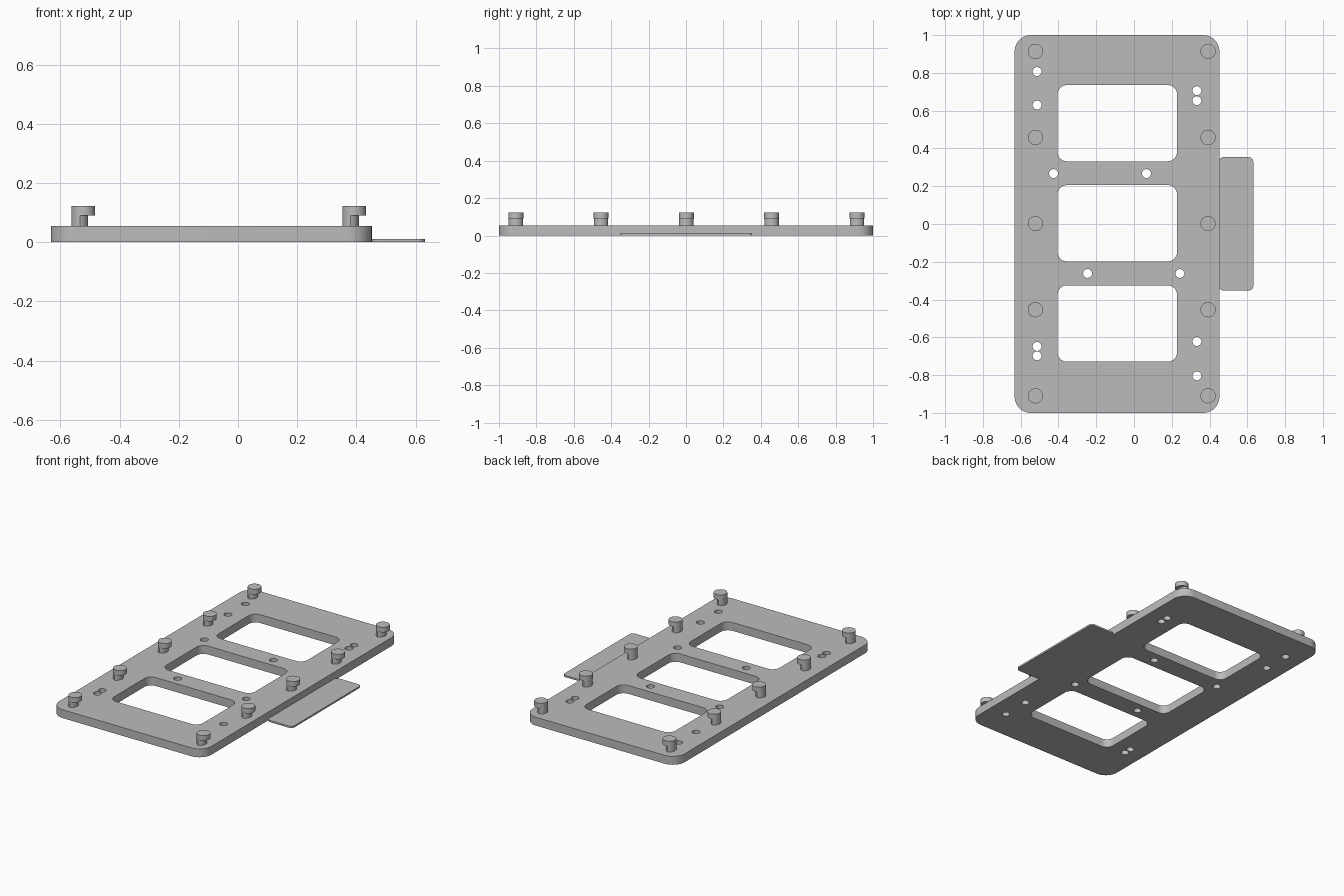
import bpy, bmesh
from math import pi, sin, cos, acos, radians

cube = bpy.data.objects.get("Cube")
if cube:
    bpy.data.objects.remove(cube, do_unlink=True)

grey = bpy.data.materials.new("plain_grey")
grey.use_nodes = True
grey.diffuse_color = (0.5, 0.5, 0.5, 1)
grey.node_tree.nodes["Principled BSDF"].inputs["Base Color"].default_value = (0.5, 0.5, 0.5, 1)


def arc(x, y, r, start, end, steps):
    angles = [start + (end - start) * i / steps for i in range(steps + 1)]
    return [(x + r * cos(a), y + r * sin(a)) for a in angles]


def circle(x, y, r, steps=40):
    return arc(x, y, r, 0, 2 * pi, steps)[:-1]


def rounded_rect(x0, x1, y0, y1, r):
    centres = [(x1 - r, y1 - r), (x0 + r, y1 - r), (x0 + r, y0 + r), (x1 - r, y0 + r)]
    points = []
    for i, (x, y) in enumerate(centres):
        points += arc(x, y, r, i * pi / 2, (i + 1) * pi / 2, 10)
    return points


def prism(name, loops, z0, z1):
    """Extrude outlines between two heights; inner loops become holes."""
    curve = bpy.data.curves.new(name + "_outline", 'CURVE')
    curve.dimensions = '2D'
    curve.fill_mode = 'BOTH'
    curve.extrude = (z1 - z0) / 2
    for loop in loops:
        spline = curve.splines.new('POLY')
        spline.points.add(len(loop) - 1)
        for point, (x, y) in zip(spline.points, loop):
            point.co = (x, y, 0, 1)
        spline.use_cyclic_u = True
    outline = bpy.data.objects.new(name + "_outline", curve)
    bpy.context.collection.objects.link(outline)
    graph = bpy.context.evaluated_depsgraph_get()
    mesh = bpy.data.meshes.new_from_object(outline.evaluated_get(graph))
    bpy.data.objects.remove(outline, do_unlink=True)

    bm = bmesh.new()
    bm.from_mesh(mesh)
    bmesh.ops.remove_doubles(bm, verts=bm.verts, dist=0.00001)
    bmesh.ops.recalc_face_normals(bm, faces=bm.faces)
    bmesh.ops.translate(bm, verts=bm.verts, vec=(0, 0, (z0 + z1) / 2))
    bm.to_mesh(mesh)
    bm.free()
    mesh.name = name
    mesh.materials.clear()
    mesh.materials.append(grey)
    obj = bpy.data.objects.new(name, mesh)
    bpy.context.collection.objects.link(obj)
    bpy.ops.object.select_all(action='DESELECT')
    obj.select_set(True)
    bpy.context.view_layer.objects.active = obj
    bpy.ops.object.shade_smooth_by_angle(angle=radians(30))
    return obj


# Base plate with three windows and its screw holes
PLATE_TOP = 0.054
outlines = [rounded_rect(-0.632, 0.452, -1, 1, 0.085)]
for y in (0.534, 0.004, -0.527):
    outlines.append(rounded_rect(-0.405, 0.228, y - 0.202, y + 0.202, 0.05))
hole_rows = {
    -0.513: (0.807, 0.63, -0.648, -0.698),
    0.333: (0.706, 0.653, -0.622, -0.804),
    -0.426: (0.267,), 0.066: (0.267,),
    -0.246: (-0.262,), 0.243: (-0.262,),
}
for x, ys in hole_rows.items():
    outlines += [circle(x, y, 0.0235, 32) for y in ys]
prism("base_plate", outlines, 0, PLATE_TOP)

# Thin tab on the left edge
prism("side_tab", [rounded_rect(0.45, 0.632, -0.352, 0.354, 0.025)], 0, 0.011)

# Hooked pegs: round cap over a lens-shaped stem set to one side
R, SHIFT, CAP_BASE = 0.04, 0.024, 0.091
corner = acos(-SHIFT / 2 / R)
for side, x in (("right", -0.522), ("left", 0.392)):
    for i in range(5):
        y = 0.002 + (i - 2) * 0.456
        prism(f"peg_cap_{side}_{i + 1}", [circle(x, y, R)], CAP_BASE, 0.123)
        lens = arc(x, y, R, corner, 2 * pi - corner, 24)
        lens += arc(x - SHIFT, y, R, corner - pi, pi - corner, 24)[1:-1]
        prism(f"peg_stem_{side}_{i + 1}", [lens], PLATE_TOP, CAP_BASE)
